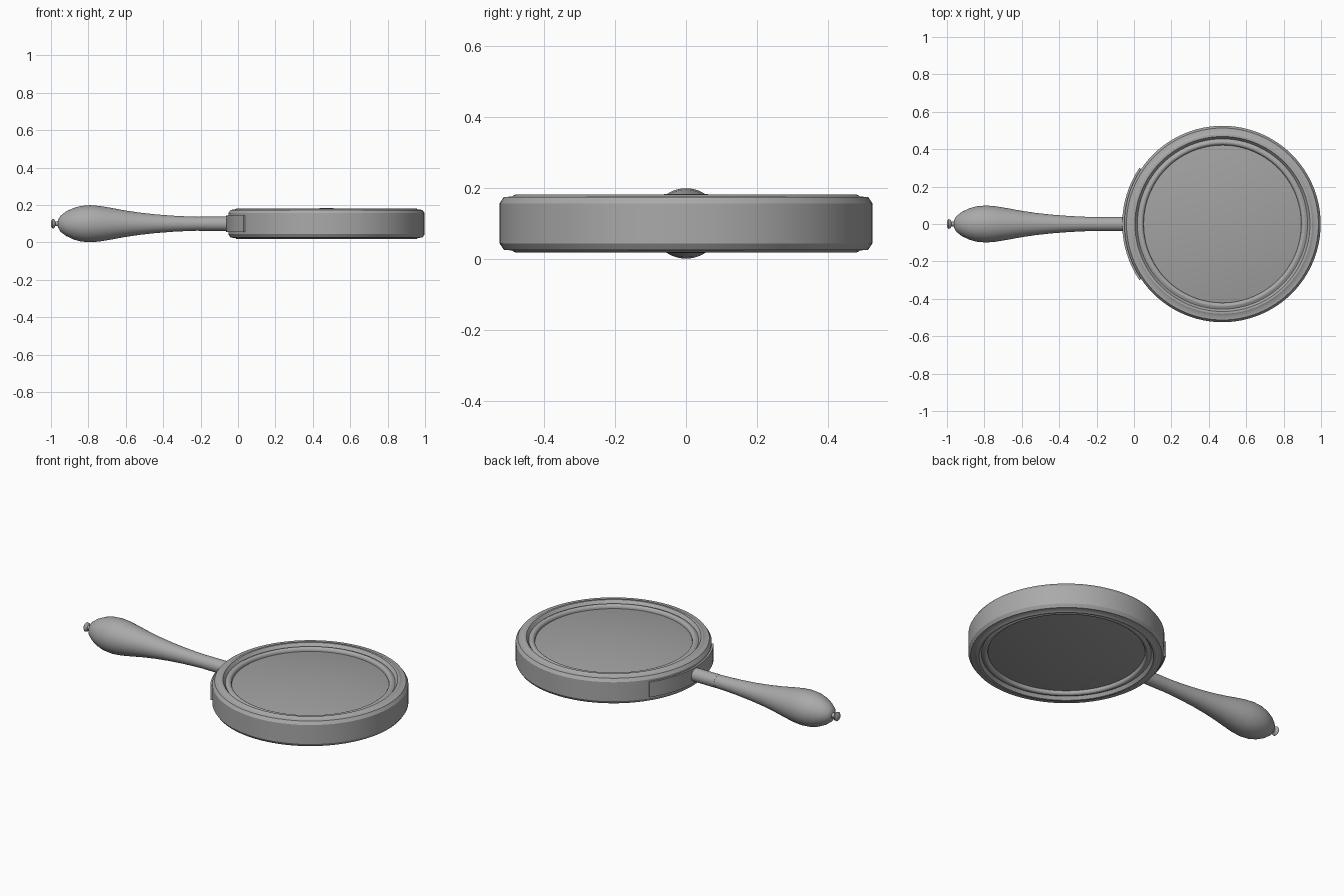
import bpy, bmesh, math
from mathutils import Matrix, Vector

cube = bpy.data.objects.get("Cube")
if cube:
    bpy.data.objects.remove(cube, do_unlink=True)

CENTRE = Vector((0.473, 0, 0.1))   # middle of the lens
AXIS_Z = 0.1


def material(name, value):
    mat = bpy.data.materials.new(name)
    mat.use_nodes = True
    colour = (value, value, value, 1)
    mat.diffuse_color = colour
    mat.node_tree.nodes["Principled BSDF"].inputs["Base Color"].default_value = colour
    return mat


grey = material("grey metal", 0.4)
glass = material("grey glass", 0.36)


def lathe(name, profile, mat, matrix, closed=False, start=0, sweep=math.tau, steps=96, angle=30):
    """Spin (radius, height) points about z, then place the result."""
    bm = bmesh.new()
    verts = [bm.verts.new((r, 0, h)) for r, h in profile]
    pairs = list(zip(verts, verts[1:]))
    if closed:
        pairs.append((verts[-1], verts[0]))
    edges = [bm.edges.new(p) for p in pairs]
    bmesh.ops.rotate(bm, verts=verts, cent=(0, 0, 0), matrix=Matrix.Rotation(start, 3, "Z"))
    bmesh.ops.spin(bm, geom=verts + edges, cent=(0, 0, 0), axis=(0, 0, 1),
                   angle=sweep, steps=steps)
    bmesh.ops.remove_doubles(bm, verts=bm.verts, dist=0.0001)
    if sweep < math.tau:
        bmesh.ops.holes_fill(bm, edges=[e for e in bm.edges if e.is_boundary])
    bmesh.ops.recalc_face_normals(bm, faces=bm.faces)
    mesh = bpy.data.meshes.new(name)
    bm.to_mesh(mesh)
    bm.free()
    mesh.materials.append(mat)
    obj = bpy.data.objects.new(name, mesh)
    bpy.context.collection.objects.link(obj)
    obj.matrix_world = matrix
    bpy.ops.object.select_all(action="DESELECT")
    obj.select_set(True)
    bpy.context.view_layer.objects.active = obj
    bpy.ops.object.shade_smooth_by_angle(angle=math.radians(angle))
    return obj


def mirrored(points):
    """Close an upper half profile with its reflection below."""
    return points + [(r, -h) for r, h in reversed(points)]


def arc(r, h, radius, a0, a1, n):
    return [(r + radius * math.cos(math.radians(a0 + (a1 - a0) * i / n)),
             h + radius * math.sin(math.radians(a0 + (a1 - a0) * i / n))) for i in range(n + 1)]


at_lens = Matrix.Translation(CENTRE)

# Stepped frame with a rounded inner bead
upper = [(0.525, 0.056), (0.513, 0.074), (0.49, 0.076), (0.48, 0.082), (0.468, 0.082)]
upper += [(0.455, 0.064)] + arc(0.437, 0.056, 0.015, 50, 180, 6) + [(0.42, 0.04)]
lathe("frame", mirrored(upper), grey, at_lens, closed=True)

# Convex lens
lens = [(0.423 * i / 12, 0.05 + 0.033 * (1 - (i / 12) ** 2)) for i in range(13)]
lathe("lens", mirrored(lens), glass, at_lens)

# Curved bracket joining frame and neck
half = math.radians(34)
bracket = [(0.515, -0.045), (0.536, -0.045), (0.536, 0.045), (0.515, 0.045)]
lathe("bracket", bracket, grey, at_lens, closed=True,
      start=math.pi - half, sweep=2 * half, steps=20)

# Lathed parts lying along x
along_x = Matrix.Translation((0, 0, AXIS_Z)) @ Matrix.Rotation(math.pi / 2, 4, "Y")
lathe("neck", [(0, -0.21), (0.038, -0.21), (0.038, -0.05), (0, -0.05)],
      grey, along_x, steps=48)

handle = [(0, -0.963), (0.022, -0.961), (0.042, -0.95), (0.065, -0.92), (0.084, -0.88),
          (0.095, -0.84), (0.099, -0.79), (0.095, -0.74), (0.085, -0.68), (0.072, -0.61),
          (0.06, -0.53), (0.05, -0.44), (0.043, -0.35), (0.039, -0.27), (0.037, -0.205),
          (0, -0.205)]
lathe("handle", handle, grey, along_x, steps=48, angle=40)

knob = [(0, -1), (0.018, -0.998), (0.026, -0.991), (0.024, -0.983), (0.013, -0.977),
        (0.012, -0.968), (0.018, -0.958), (0, -0.958)]
lathe("end_knob", knob, grey, along_x, steps=32, angle=50)
